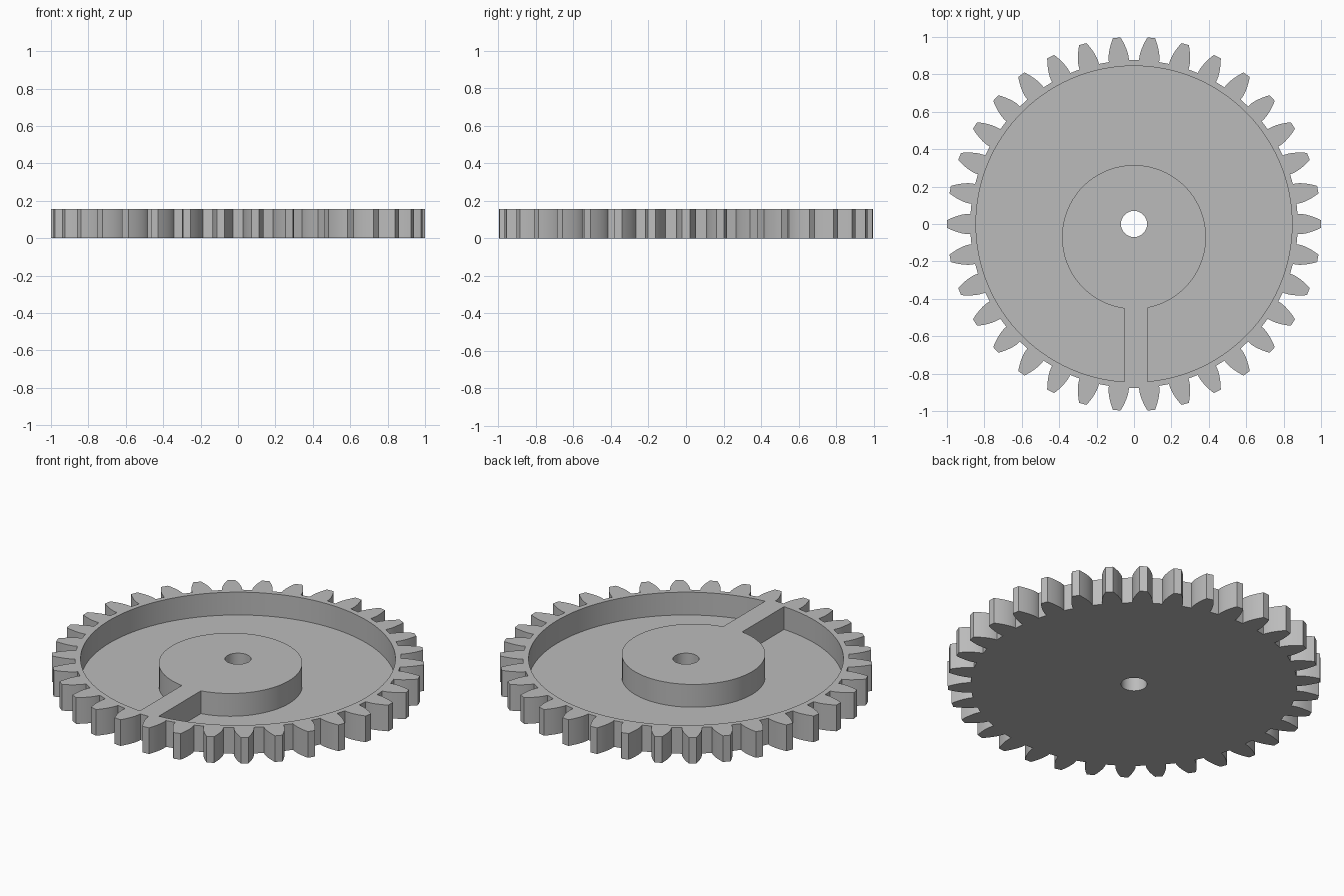
import bpy, bmesh, math

if "Cube" in bpy.data.objects:
    bpy.data.objects.remove(bpy.data.objects["Cube"])

TEETH = 34
HEIGHT = 0.155
FLOOR = 0.02
TIP_R, PITCH_R, ROOT_R = 1.0, 0.944, 0.876
BASE_R = PITCH_R * math.cos(math.radians(20))
POCKET_R = 0.845
HUB_R, HUB_Y = 0.385, -0.07
BORE_R = 0.07
SPOKE_L, SPOKE_R = -0.052, 0.071


def polar(r, a, cy=0.0):
    return (r * math.cos(a), cy + r * math.sin(a))


def arc(r, a0, a1, n, cy=0.0):
    return [polar(r, a0 + (a1 - a0) * i / n, cy) for i in range(n + 1)]


def prism(name, outline, z0, z1):
    """Closed solid from a flat outline."""
    bm = bmesh.new()
    face = bm.faces.new([bm.verts.new((x, y, z0)) for x, y in outline])
    side = bmesh.ops.extrude_face_region(bm, geom=[face])
    verts = [v for v in side["geom"] if isinstance(v, bmesh.types.BMVert)]
    bmesh.ops.translate(bm, verts=verts, vec=(0, 0, z1 - z0))
    bmesh.ops.recalc_face_normals(bm, faces=bm.faces)
    mesh = bpy.data.meshes.new(name)
    bm.to_mesh(mesh)
    bm.free()
    obj = bpy.data.objects.new(name, mesh)
    bpy.context.collection.objects.link(obj)
    return obj


def involute(r):
    a = math.acos(min(1.0, BASE_R / r))
    return math.tan(a) - a


def half_angle(r):
    return math.pi / (2 * TEETH) + involute(PITCH_R) - involute(max(r, BASE_R))


# Toothed outline: straight root, curved flanks, flat tip
radii = [ROOT_R] + [BASE_R + (TIP_R - BASE_R) * i / 6 for i in range(7)]
outline = []
for t in range(TEETH):
    mid = 2 * math.pi * t / TEETH
    outline += [polar(r, mid - half_angle(r)) for r in radii]
    outline += [polar(r, mid + half_angle(r)) for r in reversed(radii)]
gear = prism("gear_wheel", outline, 0, HEIGHT)

# Pocket outline: rim circle joined to the off-centre hub by a spoke
rim_a = math.asin(SPOKE_R / POCKET_R) - math.pi / 2
rim_b = math.asin(SPOKE_L / POCKET_R) + 1.5 * math.pi
hub_a = math.asin(SPOKE_R / HUB_R) - math.pi / 2
hub_b = math.asin(SPOKE_L / HUB_R) + 1.5 * math.pi
# the left spoke edge is reached by the long way round, counter-clockwise
rim_b = 1.5 * math.pi + math.asin(SPOKE_L / POCKET_R)
pocket_outline = arc(POCKET_R, rim_a, rim_b, 120)
pocket_outline += arc(HUB_R, hub_b, hub_a, 72, HUB_Y)
pocket = prism("pocket_cutter", pocket_outline, FLOOR, HEIGHT + 0.1)

# Shaft bore
bore = prism("bore_cutter", arc(BORE_R, 0, 2 * math.pi, 48)[:-1], -0.1, HEIGHT + 0.1)

# Cut the pocket and bore, then drop the cutters
bpy.context.view_layer.objects.active = gear
gear.select_set(True)
for cutter in (pocket, bore):
    cutter.hide_render = True
    mod = gear.modifiers.new(cutter.name, "BOOLEAN")
    mod.operation = "DIFFERENCE"
    mod.solver = "EXACT"
    mod.object = cutter
    bpy.ops.object.modifier_apply(modifier=mod.name)
    bpy.data.objects.remove(cutter)

# Plain grey finish
grey = bpy.data.materials.new("plain grey")
grey.diffuse_color = (0.5, 0.5, 0.5, 1)
grey.use_nodes = True
grey.node_tree.nodes["Principled BSDF"].inputs["Base Color"].default_value = grey.diffuse_color
gear.data.materials.clear()
gear.data.materials.append(grey)
bpy.ops.object.shade_smooth_by_angle(angle=math.radians(25))
